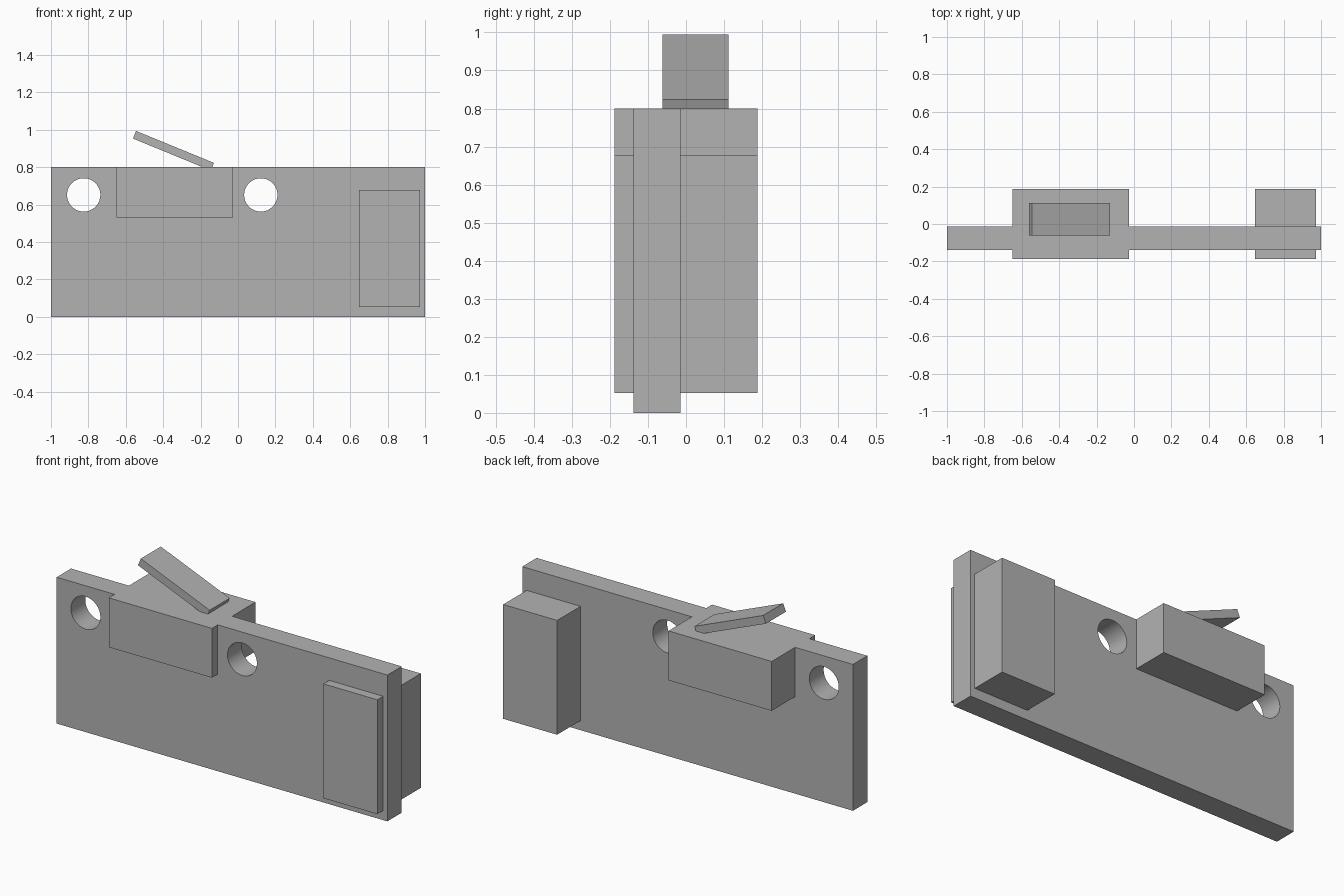
import bpy
from math import radians
from mathutils import Matrix, Vector

default = bpy.data.objects.get("Cube")
if default:
    bpy.data.objects.remove(default, do_unlink=True)

grey = bpy.data.materials.new("plain_grey")
grey.use_nodes = True
colour = (0.45, 0.45, 0.45, 1)
grey.diffuse_color = colour
grey.node_tree.nodes["Principled BSDF"].inputs["Base Color"].default_value = colour


def box(name, low, high):
    """Axis-aligned block between two corners."""
    low, high = Vector(low), Vector(high)
    bpy.ops.mesh.primitive_cube_add(size=1, location=(low + high) / 2)
    ob = bpy.context.object
    ob.name = name
    ob.data.transform(Matrix.Diagonal((*(high - low), 1)))
    ob.data.materials.append(grey)
    return ob


# Mounting board with two round through holes
board = box("board", (-1, -0.138, 0), (1, -0.014, 0.8))
for x in (-0.825, 0.122):
    bpy.ops.mesh.primitive_cylinder_add(
        vertices=64, radius=0.089, depth=0.5,
        location=(x, -0.076, 0.652), rotation=(radians(90), 0, 0))
    cutter = bpy.context.object
    cutter.hide_render = True
    cutter.data.materials.append(grey)
    bpy.context.view_layer.objects.active = board
    cut = board.modifiers.new("hole", 'BOOLEAN')
    cut.operation = 'DIFFERENCE'
    cut.solver = 'EXACT'
    cut.object = cutter
    bpy.ops.object.modifier_apply(modifier=cut.name)
    bpy.data.objects.remove(cutter, do_unlink=True)

bpy.ops.object.select_all(action='DESELECT')
board.select_set(True)
bpy.context.view_layer.objects.active = board
bpy.ops.object.shade_smooth_by_angle(angle=radians(30))

# Switch body, flush with the top edge of the board
box("switch_body", (-0.65, -0.188, 0.53), (-0.026, 0.188, 0.8))

# Connector block running through the board
box("connector_block", (0.648, -0.188, 0.052), (0.974, 0.188, 0.677))

# Tilted lever, its low end sunk into the switch body
lever = box("lever", (0, -0.0865, -0.044), (0.45, 0.0865, 0))
lever.location = (-0.545, 0.025, 0.994)
lever.data.transform(Matrix.Translation((0.225, 0, -0.022)))
lever.rotation_euler.y = radians(22.3)
